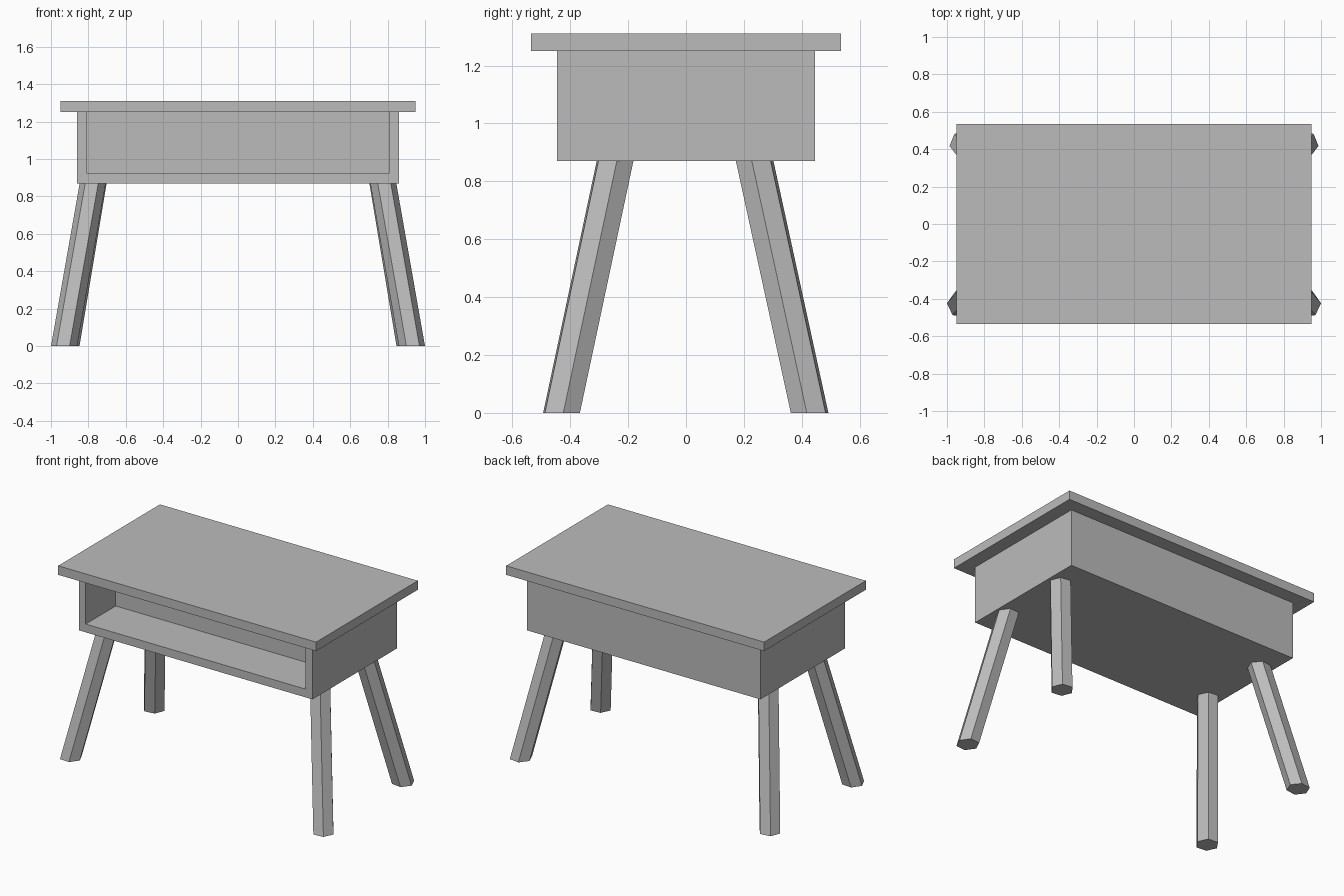
import bpy
import bmesh
import math
from mathutils import Vector

if "Cube" in bpy.data.objects:
    bpy.data.objects.remove(bpy.data.objects["Cube"])

grey = bpy.data.materials.new("plain grey")
grey.use_nodes = True
grey.diffuse_color = (0.5, 0.5, 0.5, 1)
grey.node_tree.nodes["Principled BSDF"].inputs["Base Color"].default_value = (0.5, 0.5, 0.5, 1)


def add_object(name, bm):
    bmesh.ops.recalc_face_normals(bm, faces=bm.faces[:])
    mesh = bpy.data.meshes.new(name)
    bm.to_mesh(mesh)
    bm.free()
    mesh.materials.append(grey)
    obj = bpy.data.objects.new(name, mesh)
    bpy.context.collection.objects.link(obj)
    return obj


def box(name, low, high):
    low, high = Vector(low), Vector(high)
    bm = bmesh.new()
    bmesh.ops.create_cube(bm, size=1)
    bmesh.ops.scale(bm, vec=high - low, verts=bm.verts)
    bmesh.ops.translate(bm, vec=(low + high) / 2, verts=bm.verts)
    return add_object(name, bm)


def leg(name, foot, top, turn, side, radius=0.07):
    # Six-sided sloping prism with level ends
    bm = bmesh.new()
    rings = []
    for cx, cy, cz in (foot, top):
        ring = []
        for i in range(6):
            a = math.radians(turn + 60 * i)
            ring.append(bm.verts.new((side * (cx + radius * math.cos(a)),
                                      cy + radius * math.sin(a), cz)))
        rings.append(ring)
        bm.faces.new(ring)
    for i in range(6):
        j = (i + 1) % 6
        bm.faces.new((rings[0][i], rings[0][j], rings[1][j], rings[1][i]))
    return add_object(name, bm)


# Table top
box("table_top", (-0.95, -0.535, 1.25), (0.95, 0.535, 1.31))

# Cabinet body with an open compartment at the front
body = box("cabinet_body", (-0.86, -0.445, 0.87), (0.86, 0.445, 1.25))
cutter = box("compartment_cutter", (-0.81, -0.6, 0.925), (0.81, -0.13, 1.4))
cutter.hide_render = True
cut = body.modifiers.new("compartment", "BOOLEAN")
cut.operation = "DIFFERENCE"
cut.solver = "EXACT"
cut.object = cutter
bpy.context.view_layer.objects.active = body
bpy.ops.object.modifier_apply(modifier=cut.name)
bpy.data.objects.remove(cutter)

# Splayed legs, mirrored left and right
for side, label in ((1, "left"), (-1, "right")):
    leg("front_leg_" + label, (0.93, -0.43, 0), (0.775, -0.243, 0.88), 5, side)
    leg("back_leg_" + label, (0.917, 0.427, 0), (0.77, 0.235, 0.88), -8, side)
